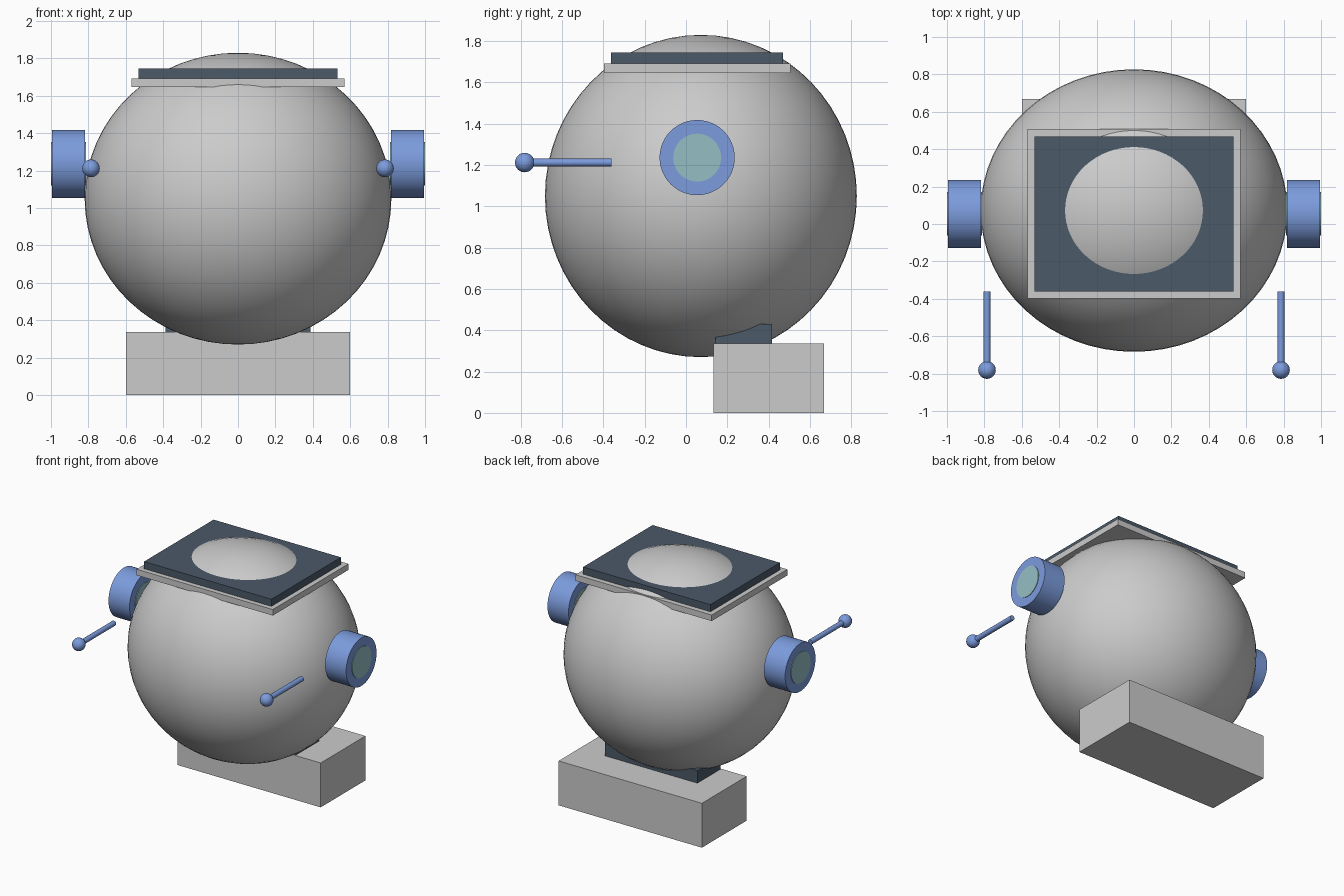
import bpy
from math import pi, radians

if "Cube" in bpy.data.objects:
    bpy.data.objects.remove(bpy.data.objects["Cube"])


def material(name, rgb):
    m = bpy.data.materials.new(name)
    m.diffuse_color = (*rgb, 1)
    m.use_nodes = True
    m.node_tree.nodes["Principled BSDF"].inputs["Base Color"].default_value = m.diffuse_color
    return m


BLUE = material("blue", (0.2, 0.33, 0.72))
DARK = material("dark_slate", (0.07, 0.1, 0.14))
TEAL = material("teal", (0.3, 0.52, 0.56))


def finish(name, mat=None, smooth=False):
    ob = bpy.context.object
    ob.name = name
    bpy.ops.object.transform_apply(location=False, rotation=True, scale=True)
    if mat:
        ob.data.materials.append(mat)
    if smooth:
        bpy.ops.object.shade_smooth_by_angle(angle=radians(35))
    return ob


def box(name, lo, hi, mat=None):
    centre = [(a + b) / 2 for a, b in zip(lo, hi)]
    bpy.ops.mesh.primitive_cube_add(size=1, location=centre)
    bpy.context.object.scale = [b - a for a, b in zip(lo, hi)]
    return finish(name, mat)


def ball(name, centre, radii, mat=None, segments=64, rings=32):
    bpy.ops.mesh.primitive_uv_sphere_add(segments=segments, ring_count=rings,
                                         radius=1, location=centre)
    bpy.context.object.scale = radii
    return finish(name, mat, True)


def rod(name, centre, radius, length, rotation, mat, sides):
    bpy.ops.mesh.primitive_cylinder_add(vertices=sides, radius=radius, depth=length,
                                        location=centre, rotation=rotation)
    return finish(name, mat, True)


# Round body
ball("body", (0, 0.072, 1.05), (0.82, 0.755, 0.78))

# Stand and neck block beneath the body
box("base", (-0.6, 0.132, 0), (0.6, 0.667, 0.336))
box("neck", (-0.387, 0.143, 0.33), (0.387, 0.417, 0.43), DARK)

# Two stacked plates on top, with the body poking through
box("lower_plate", (-0.57, -0.398, 1.646), (0.57, 0.507, 1.692))
box("upper_plate", (-0.533, -0.362, 1.692), (0.533, 0.469, 1.746), DARK)

# Side pods with lenses, and front antennae
for side, s in (("left", -1), ("right", 1)):
    rod(f"{side}_pod", (s * 0.907, 0.054, 1.236), 0.182, 0.176, (0, pi / 2, 0), BLUE, 48)
    rod(f"{side}_lens", (s * 0.907, 0.054, 1.236), 0.116, 0.186, (0, pi / 2, 0), TEAL, 48)
    rod(f"{side}_antenna", (s * 0.786, -0.571, 1.212), 0.019, 0.42, (pi / 2, 0, 0), BLUE, 16)
    ball(f"{side}_antenna_tip", (s * 0.786, -0.781, 1.212), (0.047,) * 3, BLUE, 24, 16)
